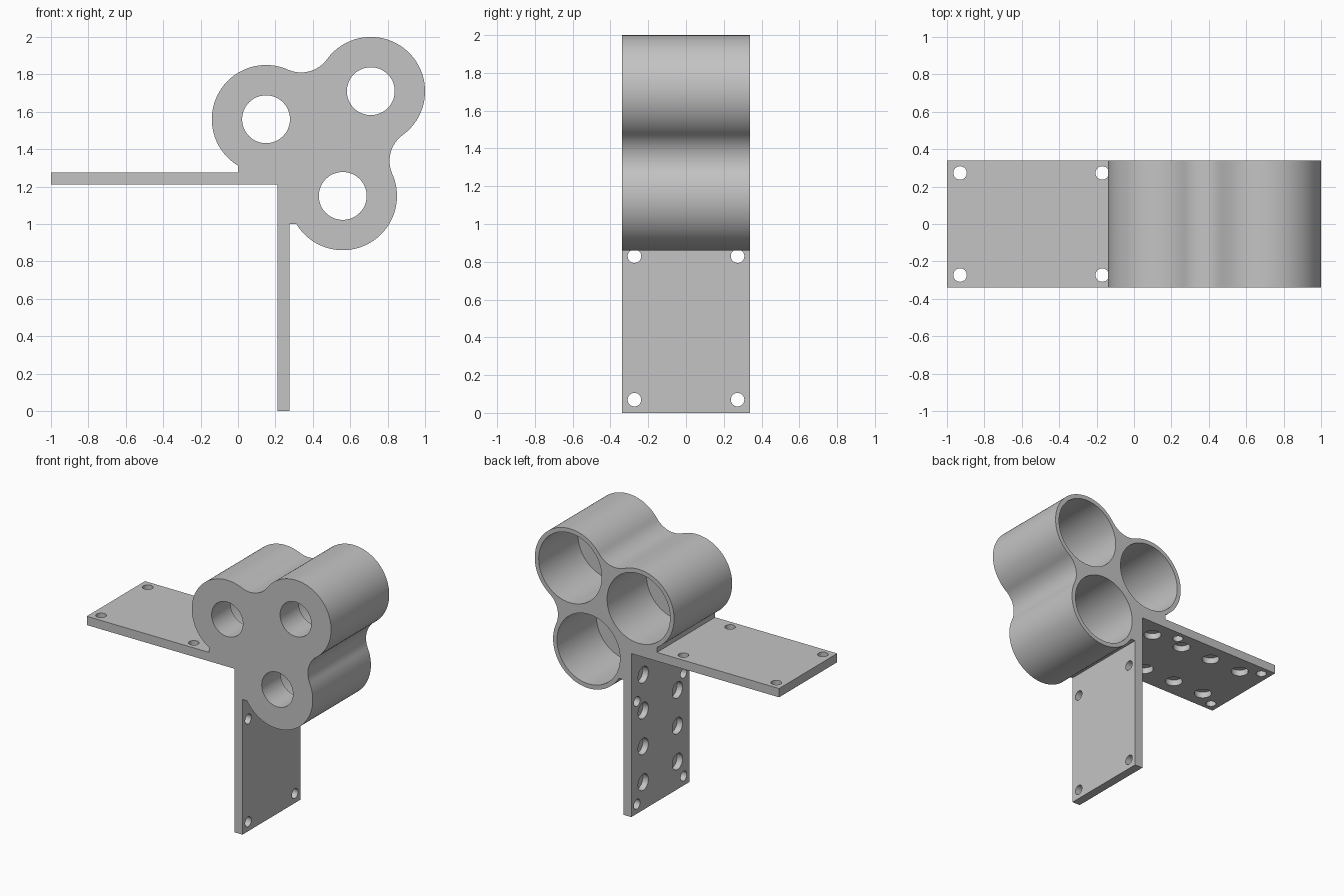
import bpy, bmesh
from math import atan2, hypot, pi, cos, sin, sqrt
from mathutils import Matrix, Vector

cube = bpy.data.objects.get("Cube")
if cube:
    bpy.data.objects.remove(cube, do_unlink=True)

HALF = 0.34                      # half depth along y
R_TUBE, R_BORE, R_HOLE, R_FILLET = 0.29, 0.258, 0.128, 0.171
BORE_DEPTH = 0.46
INNER, OUTER = 0.21, 0.275       # faces of the upright plate; the shelf mirrors it at z = x + 1
LOW, TOP, LEFT = (0.56, 1.15), (0.71, 1.71), (0.15, 1.56)


def arc(c, r, start, end, steps, ccw=True):
    """Points on a circle, running from the direction of start to that of end."""
    a = atan2(start[1] - c[1], start[0] - c[0])
    b = atan2(end[1] - c[1], end[0] - c[0])
    sweep = (b - a) % (2 * pi) if ccw else -((a - b) % (2 * pi))
    return [(c[0] + r * cos(a + sweep * i / steps), c[1] + r * sin(a + sweep * i / steps))
            for i in range(steps + 1)]


def fillet_centre(p, q):
    dx, dz = q[0] - p[0], q[1] - p[1]
    span = hypot(dx, dz)
    d = sqrt((R_TUBE + R_FILLET) ** 2 - (span / 2) ** 2) / span
    return ((p[0] + q[0]) / 2 + dz * d, (p[1] + q[1]) / 2 - dx * d)


def new_object(name, bm):
    bmesh.ops.recalc_face_normals(bm, faces=bm.faces)
    mesh = bpy.data.meshes.new(name)
    bm.to_mesh(mesh)
    bm.free()
    obj = bpy.data.objects.new(name, mesh)
    bpy.context.collection.objects.link(obj)
    return obj


def add_cylinder(bm, start, end, radius, sides):
    start, end = Vector(start), Vector(end)
    axis = end - start
    turn = axis.to_track_quat('Z', 'Y').to_matrix().to_4x4()
    bmesh.ops.create_cone(bm, cap_ends=True, segments=sides, radius1=radius, radius2=radius,
                          depth=axis.length, matrix=Matrix.Translation((start + end) / 2) @ turn)


# Outline of the tube cluster and the two plates, extruded along y
f_right, f_top = fillet_centre(LOW, TOP), fillet_centre(TOP, LEFT)
reach = sqrt(R_TUBE ** 2 - LEFT[0] ** 2)
outline = arc(LOW, R_TUBE, (LOW[0] - reach, 1), f_right, 48)
outline += arc(f_right, R_FILLET, LOW, TOP, 16, ccw=False)[1:-1]
outline += arc(TOP, R_TUBE, f_right, f_top, 48)
outline += arc(f_top, R_FILLET, TOP, LEFT, 16, ccw=False)[1:-1]
outline += arc(LEFT, R_TUBE, f_top, (0, LEFT[1] - reach), 48)
outline += [(0, 1 + OUTER), (-1, 1 + OUTER), (-1, 1 + INNER), (INNER, 1 + INNER),
            (INNER, 0), (OUTER, 0), (OUTER, 1)]

bm = bmesh.new()
face = bm.faces.new([bm.verts.new((x, -HALF, z)) for x, z in outline])
extruded = bmesh.ops.extrude_face_region(bm, geom=[face], use_keep_orig=True)
bmesh.ops.translate(bm, vec=(0, 2 * HALF, 0),
                    verts=[v for v in extruded["geom"] if isinstance(v, bmesh.types.BMVert)])
bracket = new_object("tube_bracket", bm)

# Wide bores open at the back
bm = bmesh.new()
floor = HALF - BORE_DEPTH
for x, z in (LOW, TOP, LEFT):
    add_cylinder(bm, (x, floor, z), (x, HALF + 0.1, z), R_BORE, 64)
bore_cutter = new_object("bore_cutter", bm)

# Narrow front holes, screw holes and blind sockets in the plates
bm = bmesh.new()
for x, z in (LOW, TOP, LEFT):
    add_cylinder(bm, (x, -HALF - 0.1, z), (x, floor + 0.05, z), R_HOLE, 48)


def plate_holes(y, along, far, radius):
    """Matching holes through the upright plate and the shelf."""
    near = INNER - 0.02
    add_cylinder(bm, (near, y, along), (far, y, along), radius, 24)
    add_cylinder(bm, (along - 1, y, near + 1), (along - 1, y, far + 1), radius, 24)


for side in (-1, 1):
    for along in (0.07, 0.83):
        plate_holes(side * 0.273, along, OUTER + 0.02, 0.036)
    for i in range(4):
        plate_holes(side * 0.2, 0.205 + 0.265 * i, INNER + 0.045, 0.06)
hole_cutter = new_object("hole_cutter", bm)

# Cut, then discard the cutters
bpy.ops.object.select_all(action='DESELECT')
bpy.context.view_layer.objects.active = bracket
bracket.select_set(True)
for cutter in (bore_cutter, hole_cutter):
    cutter.hide_render = True
    cut = bracket.modifiers.new(cutter.name, 'BOOLEAN')
    cut.operation, cut.solver, cut.object = 'DIFFERENCE', 'EXACT', cutter
    bpy.ops.object.modifier_apply(modifier=cut.name)
    bpy.data.objects.remove(cutter, do_unlink=True)
bpy.ops.object.shade_smooth_by_angle(angle=pi / 6)

# Single grey finish
grey = bpy.data.materials.new("plain_grey")
grey.use_nodes = True
colour = (0.55, 0.55, 0.55, 1)
grey.diffuse_color = colour
grey.node_tree.nodes["Principled BSDF"].inputs["Base Color"].default_value = colour
bracket.data.materials.clear()
bracket.data.materials.append(grey)
